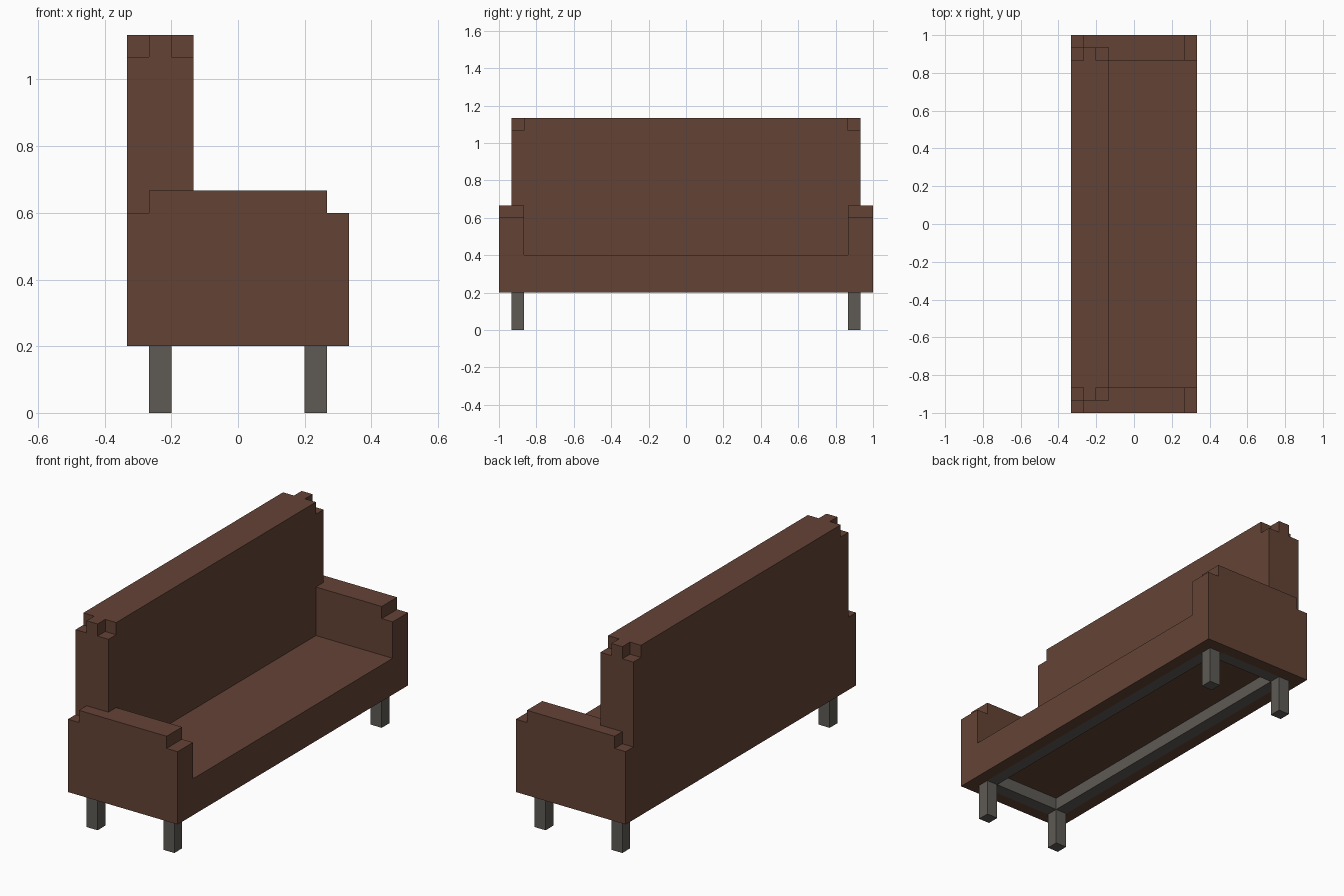
import bpy, bmesh
from mathutils import Vector

cube = bpy.data.objects.get("Cube")
if cube:
    bpy.data.objects.remove(cube, do_unlink=True)

U = 2 / 30  # one block; all sizes below are counted in blocks


def material(name, rgb):
    m = bpy.data.materials.new(name)
    m.use_nodes = True
    colour = (*rgb, 1)
    m.diffuse_color = colour
    m.node_tree.nodes["Principled BSDF"].inputs["Base Color"].default_value = colour
    return m


BROWN = material("brown upholstery", (0.127, 0.056, 0.0356))
GREY = material("grey metal", (0.112, 0.1046, 0.0908))


def finish(name, bm, mat):
    bmesh.ops.recalc_face_normals(bm, faces=bm.faces)
    bmesh.ops.scale(bm, vec=(U, U, U), verts=bm.verts)
    mesh = bpy.data.meshes.new(name)
    bm.to_mesh(mesh)
    bm.free()
    mesh.materials.append(mat)
    obj = bpy.data.objects.new(name, mesh)
    bpy.context.collection.objects.link(obj)
    return obj


def prism(name, outline, axis, lo, hi, mat):
    """Extrude a flat outline along an axis from lo to hi."""
    bm = bmesh.new()
    verts = []
    for p in outline:
        co = list(p)
        co.insert(axis, lo)
        verts.append(bm.verts.new(co))
    face = bm.faces.new(verts)
    out = bmesh.ops.extrude_face_region(bm, geom=[face])
    step = Vector((0, 0, 0))
    step[axis] = hi - lo
    moved = [g for g in out["geom"] if isinstance(g, bmesh.types.BMVert)]
    bmesh.ops.translate(bm, vec=step, verts=moved)
    return finish(name, bm, mat)


def rect(x0, x1, y0, y1):
    return [(x0, y0), (x1, y0), (x1, y1), (x0, y1)]


def ring(name, outer, inner, z0, z1, mat):
    """Rectangular frame given by outer and inner half sizes."""
    bm = bmesh.new()
    loops = []
    for (hx, hy), z in ((outer, z0), (outer, z1), (inner, z1), (inner, z0)):
        loops.append([bm.verts.new((x, y, z)) for x, y in rect(-hx, hx, -hy, hy)])
    for k in range(4):
        a, b = loops[k], loops[(k + 1) % 4]
        for i in range(4):
            j = (i + 1) % 4
            bm.faces.new((a[i], a[j], b[j], b[i]))
    return finish(name, bm, mat)


# Underside: upholstered rim with the leg frame set flush inside it
ring("base_rim", (5, 15), (4, 14), 3, 4, BROWN)
ring("leg_frame", (4, 14), (3, 13), 3, 4, GREY)

# Seat block, hollow below between the rails
prism("seat", rect(-5, 5, -13, 13), 2, 4, 6, BROWN)

# Armrests with a stepped top at both ends
arm = [(-5, 4), (5, 4), (5, 9), (4, 9), (4, 10), (-4, 10), (-4, 9), (-5, 9)]
for side, y in (("right", -15), ("left", 13)):
    prism(f"{side}_armrest", arm, 1, y, y + 2, BROWN)

# Backrest, narrow between the arms and wider above them
back = [(-13, 6), (13, 6), (13, 9), (14, 9), (14, 16), (-14, 16), (-14, 9), (-13, 9)]
prism("backrest", back, 0, -5, -2, BROWN)

# Top course of the backrest with its corners cut away
cap = [(-5, -13), (-4, -13), (-4, -14), (-3, -14), (-3, -13), (-2, -13),
       (-2, 13), (-3, 13), (-3, 14), (-4, 14), (-4, 13), (-5, 13)]
prism("backrest_cap", cap, 2, 16, 17, BROWN)

# Four square legs
for end, x in (("rear", -4), ("seat_edge", 3)):
    for side, y in (("right", -14), ("left", 13)):
        prism(f"{end}_{side}_leg", rect(x, x + 1, y, y + 1), 2, 0, 3, GREY)
